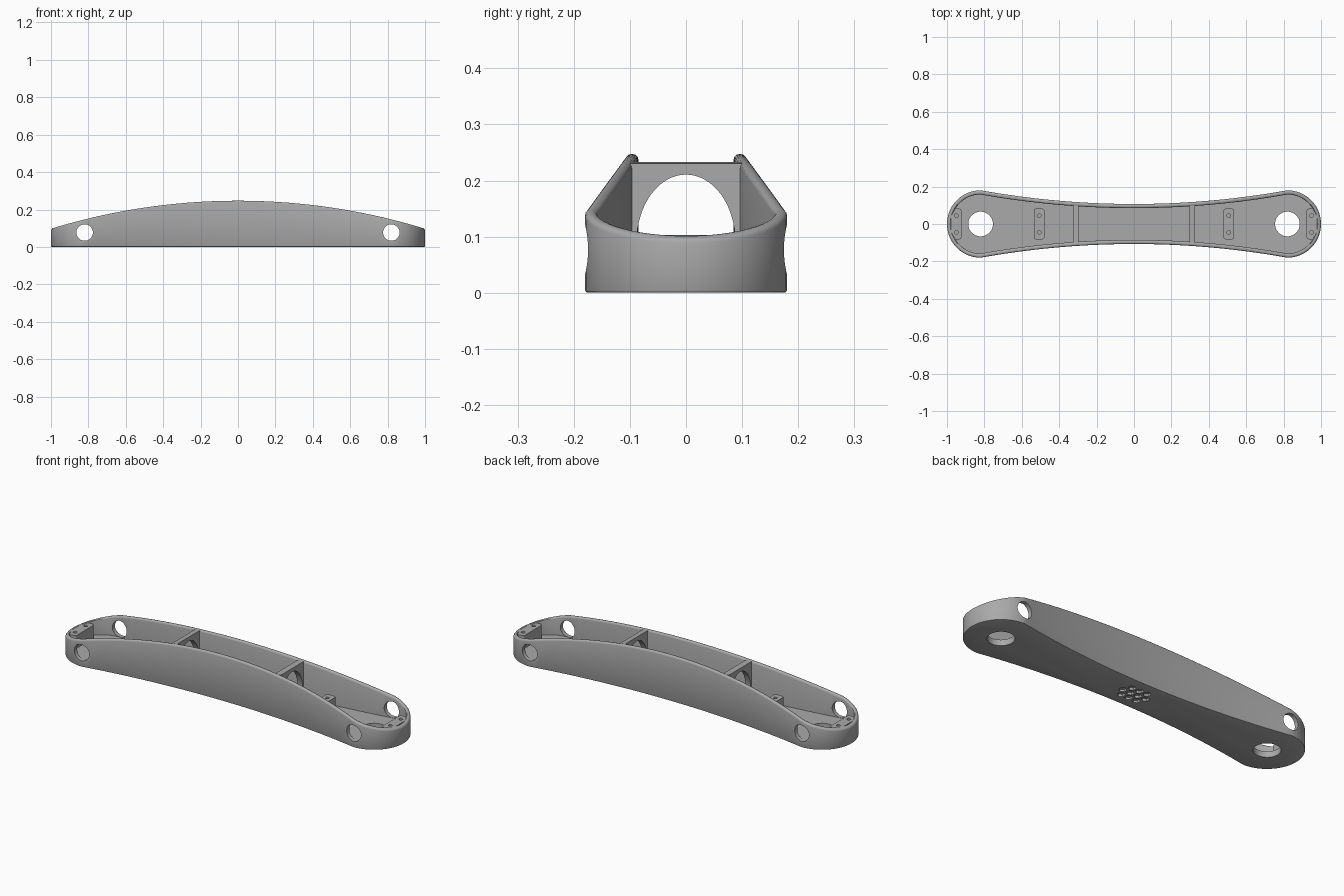
import bpy, bmesh
from math import sin, cos, pi, sqrt
from mathutils import Vector, Matrix

cube = bpy.data.objects.get("Cube")
if cube:
    bpy.data.objects.remove(cube, do_unlink=True)

END_X, END_R, WAIST = 0.82, 0.18, 0.107
WALL, FLOOR, ARC_R, CROWN = 0.022, 0.032, 3.41, 0.247

grey = bpy.data.materials.new("plain grey")
grey.use_nodes = True
GREY = (0.4, 0.4, 0.4, 1)
grey.diffuse_color = GREY
grey.node_tree.nodes["Principled BSDF"].inputs["Base Color"].default_value = GREY


def rim_z(x):
    """Height of the arched rim at x."""
    return CROWN - ARC_R + sqrt(ARC_R ** 2 - x * x)


def make_object(name, bm):
    bmesh.ops.recalc_face_normals(bm, faces=bm.faces)
    mesh = bpy.data.meshes.new(name)
    bm.to_mesh(mesh)
    bm.free()
    mesh.materials.append(grey)
    obj = bpy.data.objects.new(name, mesh)
    bpy.context.collection.objects.link(obj)
    return obj


def activate(obj):
    bpy.ops.object.select_all(action='DESELECT')
    obj.select_set(True)
    bpy.context.view_layer.objects.active = obj


def cut(obj, cutters):
    """Subtract each cutter, then remove it."""
    activate(obj)
    for cutter in cutters:
        mod = obj.modifiers.new("cut", 'BOOLEAN')
        mod.operation = 'DIFFERENCE'
        mod.solver = 'EXACT'
        mod.object = cutter
        bpy.ops.object.modifier_apply(modifier=mod.name)
        bpy.data.objects.remove(cutter, do_unlink=True)


def smooth(obj):
    activate(obj)
    bpy.ops.object.shade_smooth_by_angle(angle=0.6)


def cylinder(center, radius, depth, axis='Z', sides=48, stretch=1.0):
    """Cylinder cutter; stretch scales it along z."""
    bm = bmesh.new()
    turn = {'Z': Matrix(), 'X': Matrix.Rotation(pi / 2, 4, 'Y'),
            'Y': Matrix.Rotation(pi / 2, 4, 'X')}[axis]
    bmesh.ops.create_cone(bm, cap_ends=True, segments=sides, radius1=radius,
                          radius2=radius, depth=depth,
                          matrix=Matrix.Translation(center) @ Matrix.Diagonal((1, 1, stretch, 1)) @ turn)
    obj = make_object("cutter", bm)
    obj.hide_render = True
    return obj


# Plan outline: round ends joined by waisted sides
def outline():
    end = [(END_X + END_R * cos(a), END_R * sin(a))
           for a in (-pi / 2 + pi * i / 40 for i in range(41))]
    side = []
    for i in range(1, 40):
        x = END_X * (1 - i / 20)
        side.append((x, WAIST + (END_R - WAIST) * (x / END_X) ** 2))
    half = [Vector(p) for p in end + side]
    return half + [-p for p in half]


points = outline()
normals = []
for i, p in enumerate(points):
    d = points[(i + 1) % len(points)] - points[i - 1]
    normals.append(Vector((-d.y, d.x)).normalized())

# Wall section: (inset, height, measured from the rim or not)
edge = 0.009
section = [(0.005, 0, False), (0.0015, 0.0015, False), (0, 0.005, False)]
section += [(edge * (1 - cos(a)), edge * (sin(a) - 1), True) for a in (0, pi / 6, pi / 3, pi / 2)]
section += [(WALL - edge * (1 - sin(a)), edge * (cos(a) - 1), True) for a in (0, pi / 6, pi / 3, pi / 2)]
section += [(WALL, FLOOR, False)]

# Tray shell
bm = bmesh.new()
loops = []
for inset, height, from_rim in section:
    loop = []
    for p, n in zip(points, normals):
        q = p + n * inset
        loop.append(bm.verts.new((q.x, q.y, height + (rim_z(q.x) if from_rim else 0))))
    loops.append(loop)
count = len(points)
for low, high in zip(loops, loops[1:]):
    for i in range(count):
        j = (i + 1) % count
        bm.faces.new((low[i], low[j], high[j], high[i]))
bm.faces.new(loops[0])
bm.faces.new(loops[-1])
shell = make_object("tray_shell", bm)

# Floor holes, side holes and the honeycomb of pockets underneath
cutters = []
for s in (-1, 1):
    cutters.append(cylinder((s * END_X, 0, 0), 0.066, 0.2))
    cutters.append(cylinder((s * END_X, 0, 0.077), 0.044, 0.6, 'Y'))
for row, cells in ((-1, 3), (0, 4), (1, 3)):
    for k in range(cells):
        x = (k - (cells - 1) / 2) * 0.046
        cutters.append(cylinder((x, row * 0.04, 0), 0.02, 0.024, sides=6))
cut(shell, cutters)
smooth(shell)

# Arched cross walls
for side, s in (("left", 1), ("right", -1)):
    bm = bmesh.new()
    bmesh.ops.create_cube(bm, size=1)
    for v in bm.verts:
        x = s * (0.312 + v.co.x * 0.03)
        z = rim_z(x) - 0.001 if v.co.z > 0 else FLOOR - 0.01
        v.co = (x, v.co.y * 0.2, z)
    wall = make_object("cross_wall_" + side, bm)
    cut(wall, [cylinder((s * 0.312, 0, 0.09), 0.088, 0.2, 'X', 64, 1.37)])
    smooth(wall)

# Mounting blocks with two screw holes each
for side, s in (("left", 1), ("right", -1)):
    for place, x, top in (("end", 0.95, 0.103), ("inner", 0.507, 0.1)):
        bm = bmesh.new()
        low = FLOOR - 0.01
        bmesh.ops.create_cube(bm, size=1, matrix=Matrix.Translation((s * x, 0, (top + low) / 2))
                              @ Matrix.Diagonal((0.056, 0.164, top - low, 1)))
        uprights = [e for e in bm.edges
                    if abs(e.verts[0].co.z - e.verts[1].co.z) > 0.01]
        bmesh.ops.bevel(bm, geom=uprights, offset=0.012, segments=4,
                        profile=0.5, affect='EDGES')
        block = make_object(f"{place}_block_{side}", bm)
        cut(block, [cylinder((s * x, y, top), 0.01, 0.08, sides=20) for y in (-0.045, 0.045)])
        smooth(block)
